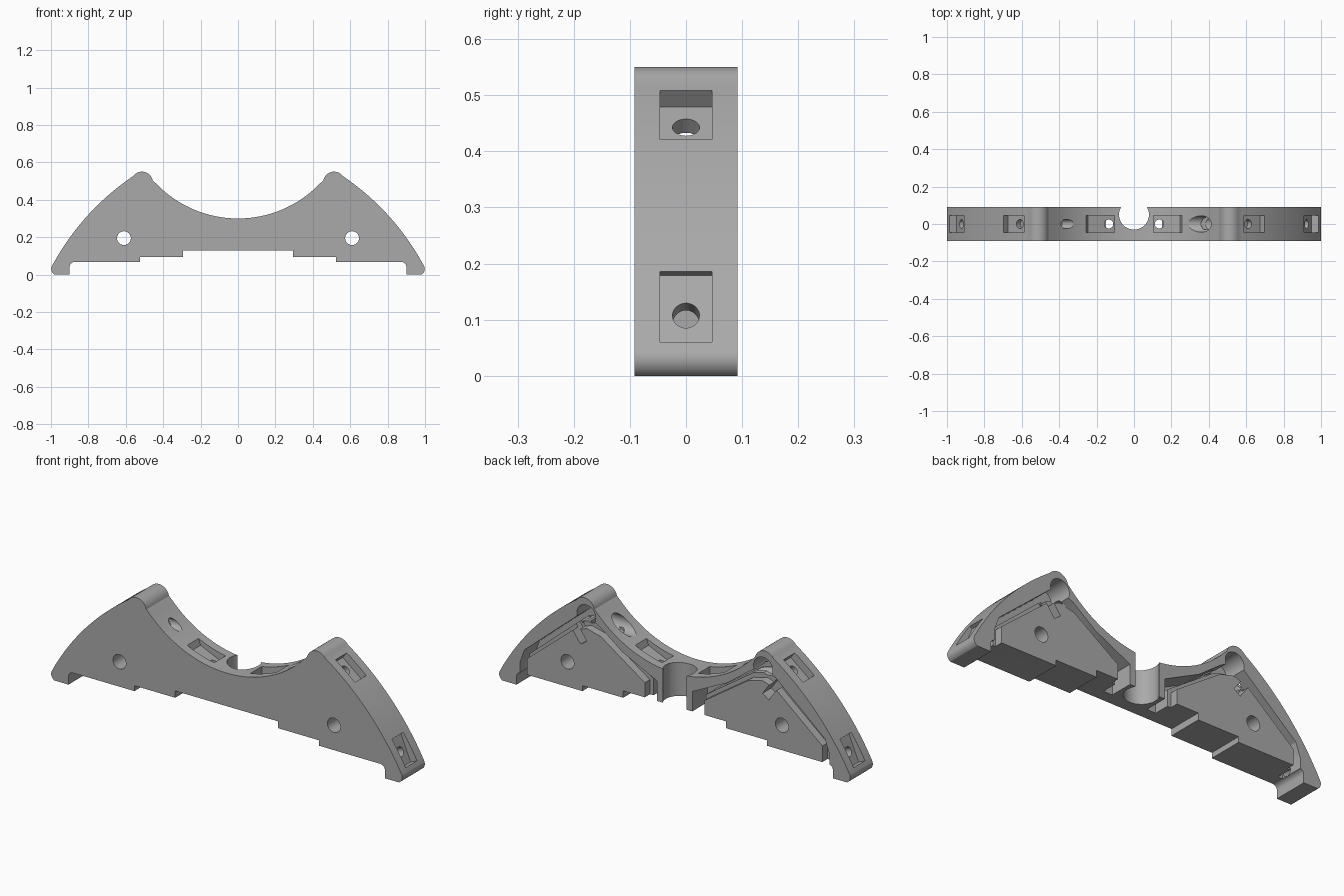
import bpy, bmesh, math
from mathutils import Vector

cube = bpy.data.objects.get("Cube")
if cube:
    bpy.data.objects.remove(cube, do_unlink=True)

HALF = 0.092  # half of the thickness along y


def prism(name, pts, y0, y1):
    """Extrude an x-z outline from y0 to y1."""
    bm = bmesh.new()
    face = bm.faces.new([bm.verts.new((x, y0, z)) for x, z in pts])
    ext = bmesh.ops.extrude_face_region(bm, geom=[face])
    moved = [v for v in ext["geom"] if isinstance(v, bmesh.types.BMVert)]
    bmesh.ops.translate(bm, verts=moved, vec=(0, y1 - y0, 0))
    bmesh.ops.recalc_face_normals(bm, faces=bm.faces)
    mesh = bpy.data.meshes.new(name)
    bm.to_mesh(mesh)
    bm.free()
    obj = bpy.data.objects.new(name, mesh)
    bpy.context.collection.objects.link(obj)
    return obj


def rod(name, a, b, r):
    """Cylinder from point a to point b."""
    a, b = Vector(a), Vector(b)
    bpy.ops.mesh.primitive_cylinder_add(vertices=40, radius=r, depth=(b - a).length,
                                        location=(a + b) / 2)
    obj = bpy.context.object
    obj.name = name
    obj.rotation_euler = (b - a).to_track_quat('Z', 'Y').to_euler()
    return obj


def arc(a, b, sag, n=24):
    """Arc from a to b, bulging by sag to the left of the travel direction."""
    a, b = Vector(a), Vector(b)
    d = b - a
    half = 2 * math.atan(2 * sag / d.length)
    r = d.length / (2 * math.sin(half))
    side = Vector((-d.y, d.x)).normalized()
    c = (a + b) / 2 + side * (sag - r)
    out = []
    for i in range(n + 1):
        t = half * (2 * i / n - 1)
        out.append(tuple(c + side * r * math.cos(t) + d.normalized() * r * math.sin(t)))
    return out


def flip(pts, s):
    return [(s * x, z) for x, z in pts]


# Body outline: stepped underside, foot, outer arc, rounded peak, concave saddle
R = 0.606
saddle = [(R * math.sin(t), 0.30 + R * (1 - math.cos(t)))
          for t in [math.radians(45.5) * i / 28 for i in range(28, 0, -1)]]
half = [(0.293, 0.13), (0.293, 0.095), (0.525, 0.095), (0.525, 0.067)]
half += arc((0.875, 0.067), (0.90, 0.042), 0.007, 6)
half += [(0.90, 0.0)]
half += arc((0.98, 0.0), (0.996, 0.043), -0.009, 8)
half += arc((0.996, 0.043), (0.56, 0.527), -0.04, 28)[1:]
half += arc((0.56, 0.527), (0.457, 0.505), -0.034, 14)[1:]
half += saddle
outline = half + [(0, 0.30)] + flip(half[::-1], -1)
body = prism("saddle_bracket", outline, -HALF, HALF)


def cut(tool):
    mod = body.modifiers.new("cut", 'BOOLEAN')
    mod.operation = 'DIFFERENCE'
    mod.solver = 'EXACT'
    mod.object = tool
    tool.hide_render = True
    bpy.context.view_layer.update()
    bpy.ops.object.select_all(action='DESELECT')
    body.select_set(True)
    bpy.context.view_layer.objects.active = body
    bpy.ops.object.modifier_apply(modifier=mod.name)
    bpy.data.objects.remove(tool, do_unlink=True)


def pocket(name, a, b, depth):
    """Rectangular pocket with its mouth from a to b, sunk to the right of a-b."""
    a, b = Vector(a), Vector(b)
    d = (b - a).normalized()
    n = Vector((-d.y, d.x))
    return [tuple(p) for p in (a + n * 0.05, b + n * 0.05, b - n * depth, a - n * depth)]


# Channel outlines in the back: rim side, then the edge of the triangular pad
rim = [(0.10, 0.05), (0.10, 0.232), (0.30, 0.33), (0.42, 0.42), (0.47, 0.45),
       (0.55, 0.45), (0.855, 0.19), (0.88, 0.12), (0.88, 0.03)]
ledge_edge = [(0.84, 0.03), (0.84, 0.15), (0.575, 0.37), (0.50, 0.395),
              (0.42, 0.375), (0.17, 0.205), (0.17, 0.05)]
deep_edge = [(0.855, 0.03), (0.855, 0.155), (0.575, 0.395), (0.50, 0.42),
             (0.42, 0.40), (0.15, 0.215), (0.15, 0.05)]

# Central vertical notch
cut(rod("notch_cutter", (0, 0.05, -0.1), (0, 0.05, 0.6), 0.08))

for s in (1, -1):
    # Stepped channel and round chamber under the peak
    cut(prism("ledge_cutter", flip(rim + ledge_edge, s), 0.05, 0.15))
    cut(prism("channel_cutter", flip(rim + deep_edge, s), -0.03, 0.14))
    cut(rod("chamber_cutter", (s * 0.503, -0.032, 0.462), (s * 0.503, 0.16, 0.462), 0.054))
    # Short cross slot in the pad
    slot = [(0.50, 0.33), (0.535, 0.305), (0.60, 0.395), (0.565, 0.42)]
    cut(prism("cross_slot_cutter", flip(slot, s), 0.02, 0.13))
    # Bolt hole
    cut(rod("bolt_cutter", (s * 0.61, -0.2, 0.195), (s * 0.61, 0.2, 0.195), 0.037))
    # Pockets in the outer arc and in the saddle
    upper = pocket("upper", (0.59, 0.512), (0.70, 0.425), 0.042)
    lower = pocket("lower", (0.935, 0.197), (0.992, 0.062), 0.046)
    inner = [(0.103, 0.40), (0.103, 0.262), (0.245, 0.325), (0.272, 0.40)]
    for outline in (upper, lower, inner):
        cut(prism("pocket_cutter", flip(outline, s), -0.046, 0.046))
    # Screw holes from the pocket floors into the channel
    cut(rod("upper_screw", (s * 0.625, 0, 0.46), (s * 0.56, 0, 0.385), 0.024))
    cut(rod("lower_screw", (s * 0.935, 0, 0.112), (s * 0.865, 0, 0.085), 0.024))
    cut(rod("inner_screw", (s * 0.135, 0, 0.31), (s * 0.135, 0, 0.19), 0.024))
    # Passage from the saddle to the chamber, wider on the left
    cut(rod("passage_cutter", (s * 0.16, 0, 0.418), (s * 0.515, 0, 0.418),
            0.044 if s > 0 else 0.025))

# Material
grey = bpy.data.materials.new("plain_grey")
grey.use_nodes = True
colour = (0.40, 0.40, 0.40, 1)
grey.diffuse_color = colour
grey.node_tree.nodes["Principled BSDF"].inputs["Base Color"].default_value = colour
body.data.materials.clear()
body.data.materials.append(grey)
for poly in body.data.polygons:
    poly.material_index = 0
bpy.ops.object.select_all(action='DESELECT')
body.select_set(True)
bpy.context.view_layer.objects.active = body
bpy.ops.object.shade_smooth_by_angle(angle=math.radians(25))
